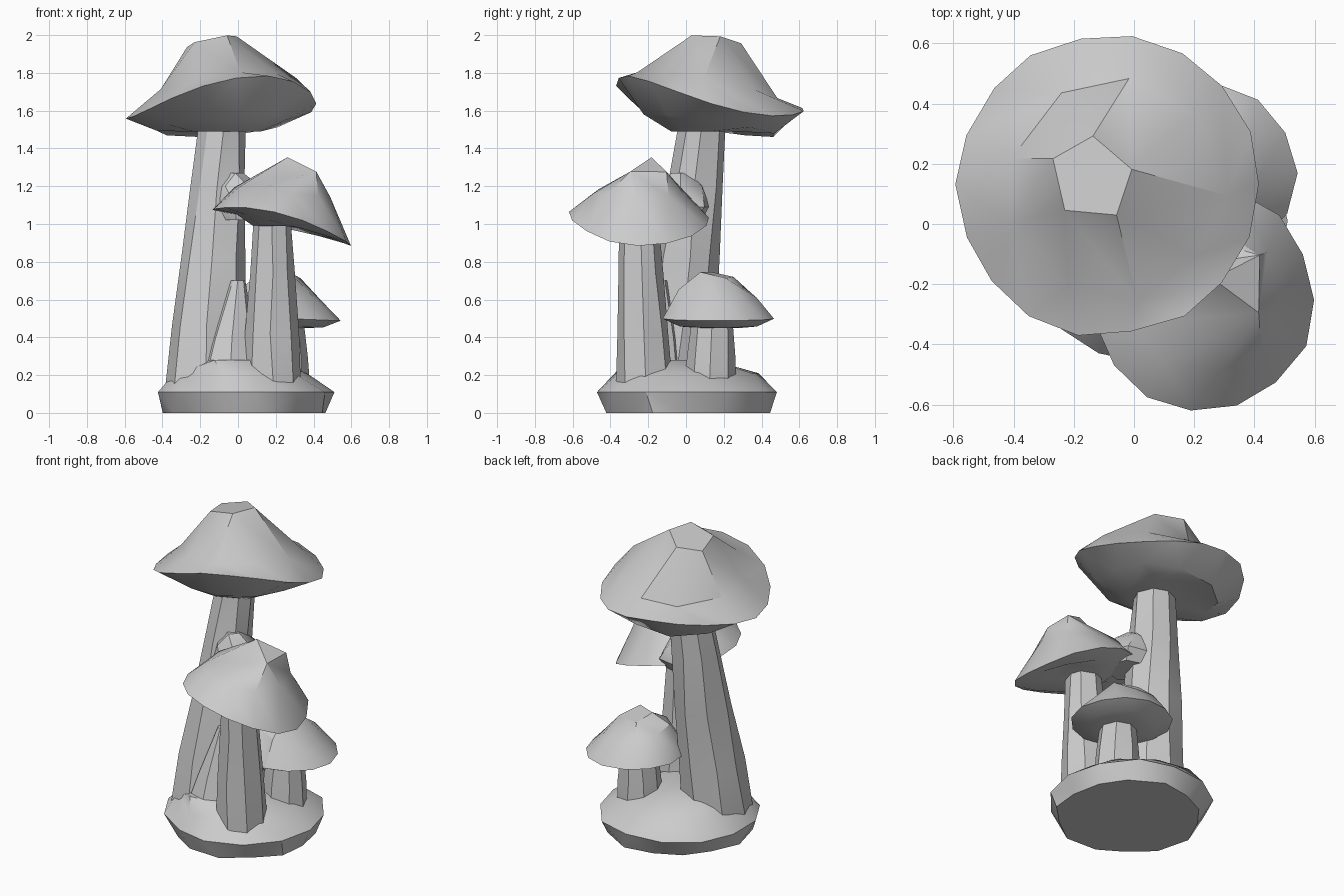
import bpy, bmesh, math, random
from mathutils import Vector

random.seed(4)
cube = bpy.data.objects.get("Cube")
if cube:
    bpy.data.objects.remove(cube, do_unlink=True)

# Plain unpainted stone colour
grey = bpy.data.materials.new("plain grey")
grey.use_nodes = True
colour = (0.6, 0.6, 0.6, 1)
grey.diffuse_color = colour
grey.node_tree.nodes["Principled BSDF"].inputs["Base Color"].default_value = colour


def disc(centre, radius, sides, tilt=(0, 0), rough=0.1, turn=0, fold=0, fold_turn=0):
    """Rough ring of points. Tilt is its slope along x and along y;
    fold bends two opposite sides down, as on a saddle."""
    ring = []
    for i in range(sides):
        angle = turn + math.tau * (i + random.uniform(-rough, rough)) / sides
        reach = radius * (1 + random.uniform(-rough, rough) / 2)
        dx, dy = reach * math.cos(angle), reach * math.sin(angle)
        dz = tilt[0] * dx + tilt[1] * dy - fold * math.cos(2 * (angle - fold_turn))
        ring.append(Vector(centre) + Vector((dx, dy, dz)))
    return ring


def by_angle(ring):
    """Pair each point with its angle round the ring's middle, in order."""
    middle = sum(ring, Vector()) / len(ring)
    pairs = [(math.atan2(p.y - middle.y, p.x - middle.x), p) for p in ring]
    return sorted(pairs, key=lambda pair: pair[0])


def skin(name, rings):
    """Stitch rings of any point count, bottom to top, and close both ends."""
    bm = bmesh.new()
    loops = [[(angle, bm.verts.new(p)) for angle, p in by_angle(r)] for r in rings]
    for low, high in zip(loops, loops[1:]):
        n, m = len(low), len(high)
        i = j = 0
        while i < n or j < m:
            next_low = low[(i + 1) % n][0] + math.tau * ((i + 1) // n)
            next_high = high[(j + 1) % m][0] + math.tau * ((j + 1) // m)
            a, b = low[i % n][1], high[j % m][1]
            if j >= m or (i < n and next_low <= next_high):
                i += 1
                bm.faces.new((a, low[i % n][1], b))
            else:
                j += 1
                bm.faces.new((a, high[j % m][1], b))
    ends = [bm.faces.new([vert for angle, vert in reversed(loops[0])]),
            bm.faces.new([vert for angle, vert in loops[-1]])]
    bmesh.ops.triangulate(bm, faces=ends)
    bmesh.ops.recalc_face_normals(bm, faces=bm.faces)
    mesh = bpy.data.meshes.new(name)
    bm.to_mesh(mesh)
    bm.free()
    mesh.materials.append(grey)
    obj = bpy.data.objects.new(name, mesh)
    bpy.context.collection.objects.link(obj)
    bpy.ops.object.select_all(action='DESELECT')
    obj.select_set(True)
    bpy.context.view_layer.objects.active = obj
    bpy.ops.object.shade_smooth_by_angle(angle=math.radians(30))


def stalk(name, base, top, base_radius, top_radius, steps=4):
    """Leaning, tapering column."""
    rings = []
    for step in range(steps):
        t = step / (steps - 1)
        radius = base_radius + (top_radius - base_radius) * t
        rings.append(disc(Vector(base).lerp(Vector(top), t), radius, sides=8))
    skin(name, rings)


def cap(name, centre, radius, sides, tilt, fold, fold_turn, depth,
        shoulder, shoulder_size, shoulder_tilt,
        crown, crown_size, crown_sides, crown_tilt, crown_turn):
    """Cap from a shallow underside, a tilted rim, a shoulder and a crown.
    Depth, shoulder and crown are offsets from the rim's centre."""
    rim = Vector(centre)
    below = rim - Vector((0, 0, depth))
    skin(name, [
        disc(below, radius * 0.4, sides=8),
        disc(below.lerp(rim, 0.2), radius * 0.7, sides=10, tilt=tilt),
        disc(rim, radius, sides, tilt, rough=0.04, fold=fold, fold_turn=fold_turn),
        disc(rim + Vector(shoulder), radius * shoulder_size, sides=9, tilt=shoulder_tilt),
        disc(rim + Vector(crown), radius * crown_size, crown_sides, crown_tilt,
             turn=crown_turn),
    ])


# Rocky ground the cluster grows from
skin("ground_mound", [
    disc((0.05, 0.01, 0), radius=0.43, sides=14),
    disc((0.04, 0.01, 0.11), radius=0.48, sides=13, rough=0.06),
    disc((0.01, 0, 0.21), radius=0.38, sides=10, rough=0.2),
    disc((-0.05, -0.09, 0.28), radius=0.22, sides=6, rough=0.2),
])

# Stalks
stalk("tall_stalk", base=(-0.18, -0.07, 0.1), top=(-0.08, 0.09, 1.55),
      base_radius=0.22, top_radius=0.12, steps=5)
stalk("middle_stalk", base=(0.18, -0.22, 0.1), top=(0.18, -0.25, 1.06),
      base_radius=0.16, top_radius=0.1)
stalk("small_stalk", base=(0.24, 0.13, 0.1), top=(0.24, 0.14, 0.5),
      base_radius=0.14, top_radius=0.11, steps=3)

# Root fin that joins the two main stalks
stalk("root_fin", base=(-0.06, -0.17, 0.1), top=(0, -0.14, 0.7),
      base_radius=0.19, top_radius=0.04, steps=3)

# Tall cap, raised at the front, with a flat crown
cap("tall_cap", centre=(-0.09, 0.13, 1.64), radius=0.5, sides=18,
    tilt=(0.08, -0.15), fold=0.06, fold_turn=0.4, depth=0.15,
    shoulder=(0.03, -0.02, 0.09), shoulder_size=0.72, shoulder_tilt=(0.1, -0.18),
    crown=(-0.05, 0.02, 0.33), crown_size=0.28, crown_sides=5,
    crown_tilt=(0.2, -0.1), crown_turn=0.2)

# Middle cap, drooping to one side, with a peaked crown
cap("middle_cap", centre=(0.23, -0.25, 1.01), radius=0.37, sides=15,
    tilt=(-0.26, -0.04), fold=0.03, fold_turn=0, depth=0.02,
    shoulder=(0, 0, 0.16), shoulder_size=0.68, shoulder_tilt=(-0.1, 0),
    crown=(0.14, 0.05, 0.29), crown_size=0.28, crown_sides=3,
    crown_tilt=(-0.5, 0), crown_turn=math.pi)

# Lump where the middle cap meets the tall stalk
skin("middle_cap_lump", [
    disc((0.02, -0.04, 1.02), radius=0.12, sides=7),
    disc((0.02, -0.02, 1.09), radius=0.15, sides=7),
    disc((0, -0.02, 1.2), radius=0.12, sides=6),
    disc((-0.02, -0.03, 1.27), radius=0.05, sides=4),
])

# Small cap tucked behind
cap("small_cap", centre=(0.24, 0.17, 0.5), radius=0.3, sides=13,
    tilt=(-0.04, 0), fold=0, fold_turn=0, depth=0.05,
    shoulder=(0, 0, 0.14), shoulder_size=0.68, shoulder_tilt=(-0.2, -0.1),
    crown=(0, 0, 0.23), crown_size=0.33, crown_sides=4,
    crown_tilt=(-0.1, -0.2), crown_turn=0.5)
